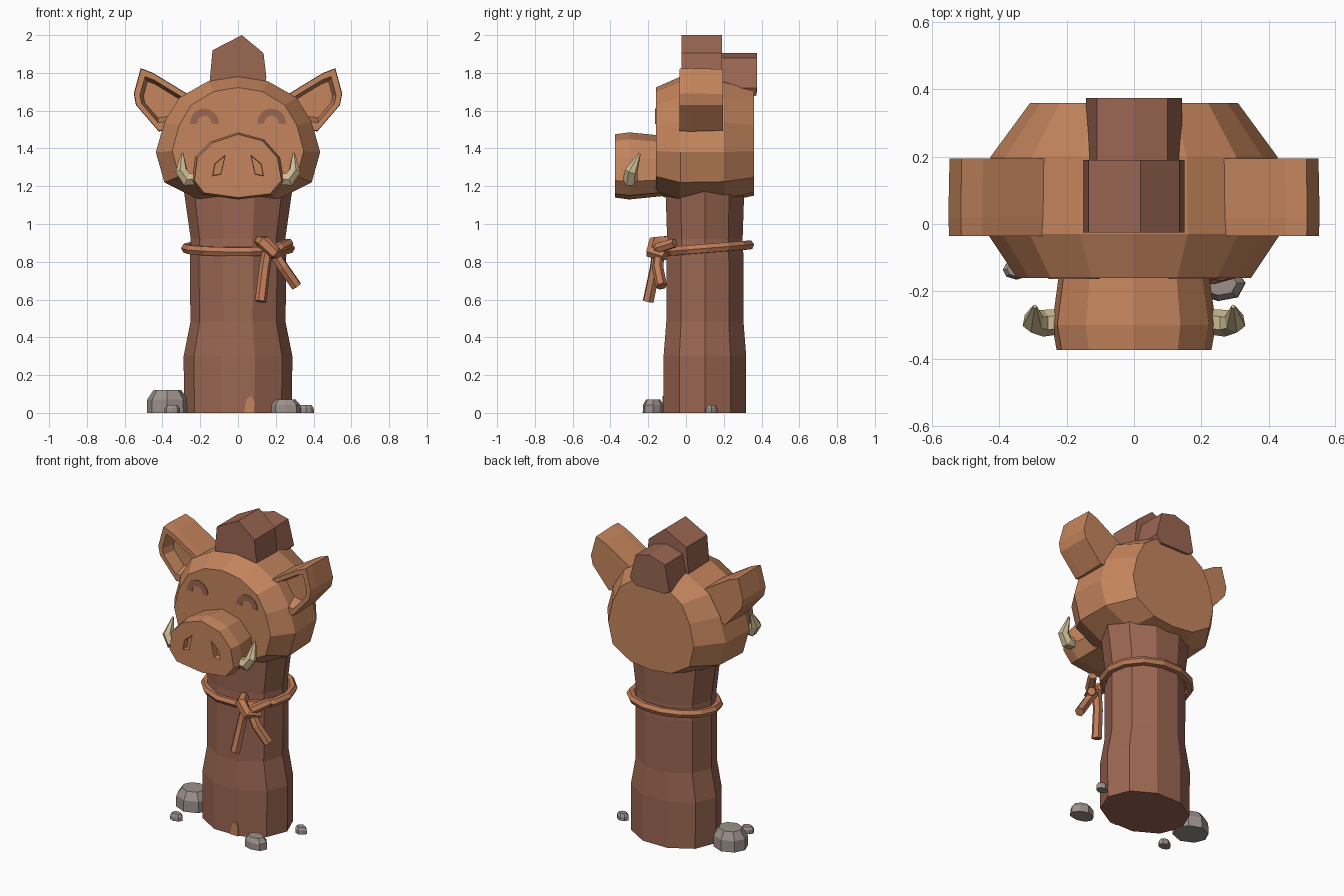
import bpy, bmesh, math, random
from mathutils import Vector

if "Cube" in bpy.data.objects:
    bpy.data.objects.remove(bpy.data.objects["Cube"])
random.seed(4)


def material(name, rgb):
    m = bpy.data.materials.new(name)
    m.use_nodes = True
    m.diffuse_color = (*rgb, 1)
    m.node_tree.nodes["Principled BSDF"].inputs["Base Color"].default_value = (*rgb, 1)
    return m


SKIN = material("orange_skin", (0.56, 0.235, 0.11))
BARK = material("reddish_brown_wood", (0.33, 0.135, 0.085))
ROPE = material("rope_orange", (0.52, 0.2, 0.095))
IVORY = material("pale_ivory", (0.62, 0.5, 0.29))
STONE = material("warm_grey_stone", (0.33, 0.28, 0.26))


def finish(name, mesh, mats):
    ob = bpy.data.objects.new(name, mesh)
    bpy.context.collection.objects.link(ob)
    mesh.materials.clear()
    for m in mats:
        mesh.materials.append(m)
    return ob


def loft(name, rings, mats, bands=None, caps=(0, 0)):
    """Skin a row of equal-length rings and close both ends."""
    bm = bmesh.new()
    vs = [[bm.verts.new(p) for p in ring] for ring in rings]
    n = len(vs[0])
    for b in range(len(vs) - 1):
        for i in range(n):
            j = (i + 1) % n
            f = bm.faces.new((vs[b][i], vs[b][j], vs[b + 1][j], vs[b + 1][i]))
            f.material_index = bands[b] if bands else 0
    for ring, idx in ((vs[0], caps[0]), (vs[-1], caps[1])):
        bm.faces.new(ring).material_index = idx
    bmesh.ops.recalc_face_normals(bm, faces=bm.faces)
    mesh = bpy.data.meshes.new(name)
    bm.to_mesh(mesh)
    bm.free()
    return finish(name, mesh, mats)


def section(outline, y, sx=1, sz=1, centre=(0, 0)):
    """Place an x-z outline at depth y, scaled about a centre."""
    cx, cz = centre
    return [(cx + (x - cx) * sx, y, cz + (z - cz) * sz) for x, z in outline]


def ellipse(rx, ry, z, cy=0.1, n=10):
    return [(rx * math.cos(i * math.tau / n), cy + ry * math.sin(i * math.tau / n), z)
            for i in range(n)]


def tube(name, points, radii, mat, cyclic=False):
    cu = bpy.data.curves.new(name, 'CURVE')
    cu.dimensions = '3D'
    cu.bevel_depth = 1
    cu.bevel_resolution = 1
    cu.use_fill_caps = not cyclic
    sp = cu.splines.new('POLY')
    sp.points.add(len(points) - 1)
    for p, co, r in zip(sp.points, points, radii):
        p.co = (*co, 1)
        p.radius = r
    sp.use_cyclic_u = cyclic
    sp.use_smooth = False
    tmp = bpy.data.objects.new(name + "_path", cu)
    bpy.context.collection.objects.link(tmp)
    bpy.context.view_layer.update()
    mesh = bpy.data.meshes.new_from_object(
        tmp.evaluated_get(bpy.context.evaluated_depsgraph_get()))
    bpy.data.objects.remove(tmp)
    for f in mesh.polygons:
        f.use_smooth = False
        f.material_index = 0
    return finish(name, mesh, [mat])


# Trunk post, with a small chip at its foot
loft("trunk", [ellipse(*r) for r in (
    (0.285, 0.23, 0), (0.288, 0.23, 0.3), (0.252, 0.215, 0.48),
    (0.255, 0.215, 0.82), (0.25, 0.21, 0.92), (0.29, 0.22, 1.2))], [BARK])
chip = [(0.03, 0.0), (0.085, 0.0), (0.087, 0.06), (0.07, 0.09), (0.045, 0.075)]
loft("trunk_chip", [section(chip, -0.115), section(chip, -0.124)], [SKIN])

# Head: light face, dark back
half = [(0, 1.78), (0.16, 1.755), (0.31, 1.67), (0.39, 1.54),
        (0.435, 1.38), (0.39, 1.22), (0.21, 1.13), (0, 1.11)]
head = half + [(-x, z) for x, z in half[-2:0:-1]]
mid = (0, 1.42)
loft("head", [section(head, -0.16, 0.8, 0.84, mid), section(head, -0.03),
              section(head, 0.2, 0.98, 0.98, mid), section(head, 0.36, 0.71, 0.87, mid)],
     [SKIN, BARK], bands=(0, 0, 1), caps=(0, 1))

# Snout with recessed nostrils
nose = [(-0.23, 1.23), (-0.215, 1.35), (-0.135, 1.43), (0, 1.475), (0.13, 1.44),
        (0.21, 1.35), (0.23, 1.23), (0.17, 1.16), (0, 1.14), (-0.18, 1.165)]
snout = loft("snout", [section(nose, y, s, s, (0, 1.31)) for y, s in
                       ((-0.1, 0.94), (-0.3, 1.06), (-0.375, 1.0))], [SKIN, BARK])
for side in (-1, 1):
    hole = [(side * x, z) for x, z in
            ((0.065, 1.37), (0.125, 1.32), (0.138, 1.25), (0.09, 1.26))]
    cutter = loft("nostril_cutter", [section(hole, -0.42), section(hole, -0.34, 0.85, 0.85, (side * 0.1, 1.3))],
                  [SKIN, BARK], bands=(1,), caps=(1, 1))
    cutter.hide_render = True
    mod = snout.modifiers.new("nostril", 'BOOLEAN')
    mod.operation = 'DIFFERENCE'
    mod.solver = 'EXACT'
    mod.object = cutter
    bpy.context.view_layer.objects.active = snout
    bpy.ops.object.modifier_apply(modifier=mod.name)
    bpy.data.objects.remove(cutter)

# Paired features: ears, closed eyes, tusks
ear = [(0.515, 1.825), (0.45, 1.80), (0.22, 1.66), (0.3, 1.51),
       (0.42, 1.49), (0.54, 1.63), (0.552, 1.69)]
for side, label in ((1, "left"), (-1, "right")):
    flap = [(side * x, z) for x, z in ear]
    c = (side * 0.43, 1.66)
    loft(label + "_ear", [section(flap, 0.195, 0.97, 0.97, c), section(flap, 0.02),
                          section(flap, -0.035, 0.98, 0.98, c),
                          section(flap, -0.035, 0.73, 0.73, c), section(flap, 0.05, 0.58, 0.58, c)],
         [SKIN, BARK], bands=(0, 0, 0, 1), caps=(0, 1))

    arc = [math.radians(a) for a in range(-5, 186, 19)]
    brow = [(side * 0.178 + r * math.cos(a), 1.535 + r * math.sin(a))
            for r, angles in ((0.076, arc), (0.038, arc[::-1])) for a in angles]
    loft(label + "_eye", [section(brow, -0.157), section(brow, -0.164)], [BARK])

    path = [(0.21, -0.29, 1.24), (0.27, -0.295, 1.235), (0.3, -0.29, 1.28), (0.295, -0.245, 1.375)]
    tube(label + "_tusk", [(side * x, y, z) for x, y, z in path],
         (0.036, 0.04, 0.034, 0.006), IVORY)

# Two blocks of hair
tuft = [(-0.14, 1.68), (-0.15, 1.755), (-0.135, 1.92), (0.02, 2.0),
        (0.135, 1.905), (0.15, 1.78), (0.14, 1.68)]
loft("front_hair", [section(tuft, -0.025), section(tuft, 0.19)], [BARK])
tail = [(-0.1, 1.6), (-0.142, 1.7), (-0.11, 1.87), (0.0, 1.905),
        (0.1, 1.88), (0.142, 1.72), (0.1, 1.6)]
loft("back_hair", [section(tail, 0.1),
                   [(x, 0.375, max(z, 1.69)) if abs(x) > 0.12 or z > 1.8 else (x, 0.372, 1.68)
                    for x, z in tail]], [BARK])

# Rope loop, knot and hanging ends
loop = [(x, y, 0.862 + 0.08 * y) for x, y, _ in ellipse(0.275, 0.225, 0, 0.115, 14)]
tube("rope_loop", loop, [0.027] * 14, ROPE, cyclic=True)
tube("rope_knot", [(0.115, -0.1, 0.91), (0.14, -0.165, 0.9), (0.19, -0.18, 0.85), (0.235, -0.11, 0.83)],
     (0.03, 0.038, 0.036, 0.026), ROPE)
tube("rope_bow", [(0.27, -0.06, 0.9), (0.22, -0.14, 0.875), (0.165, -0.17, 0.84)],
     (0.026, 0.03, 0.028), ROPE)
tube("rope_end_long", [(0.16, -0.15, 0.88), (0.14, -0.165, 0.76), (0.12, -0.2, 0.59)],
     (0.028, 0.03, 0.031), ROPE)
tube("rope_end_short", [(0.19, -0.14, 0.85), (0.24, -0.15, 0.77), (0.31, -0.13, 0.67)],
     (0.028, 0.03, 0.03), ROPE)

# Scattered stones
for name, x, y, rx, ry, h in (
        ("big_stone", -0.375, 0.08, 0.118, 0.1, 0.12),
        ("front_stone", 0.25, -0.175, 0.08, 0.058, 0.07),
        ("small_right_stone", -0.35, -0.135, 0.042, 0.03, 0.042),
        ("small_left_stone", 0.36, 0.135, 0.04, 0.032, 0.042)):
    spread = [random.uniform(0.9, 1.06) for _ in range(8)]
    rings = []
    for k, z in ((1.0, 0), (0.98, 0.6 * h), (0.68, h)):
        rings.append([(x + px * k * s, y + py * k * s, z) for (px, py, _), s in
                      zip(ellipse(rx, ry, 0, 0, 8), spread)])
    loft(name, rings, [STONE])
